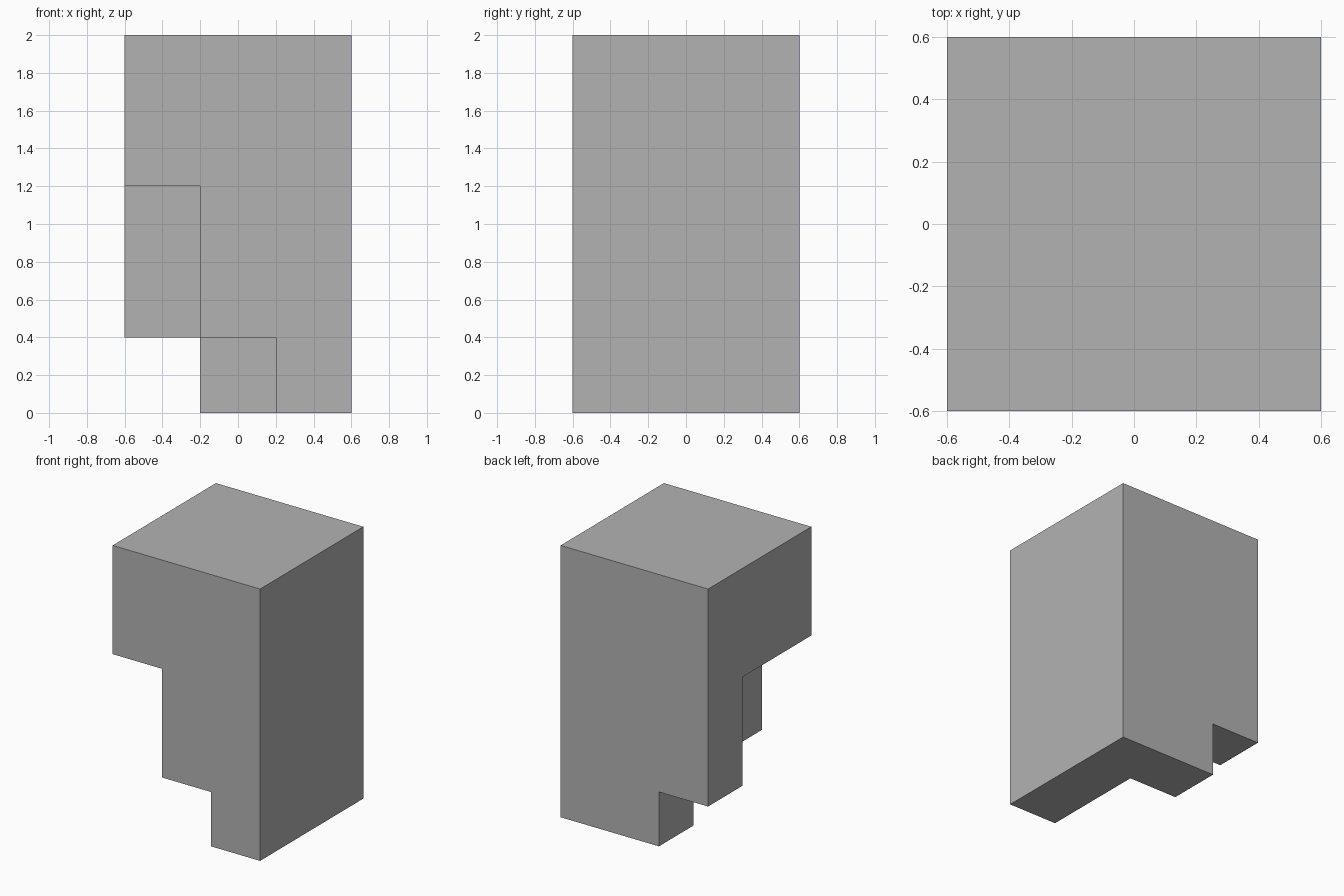
import bpy
import bmesh
from mathutils import Vector

default = bpy.data.objects.get("Cube")
if default:
    bpy.data.objects.remove(default, do_unlink=True)

UNIT = 0.4
LAYERS = 5
# Empty layers below each column: rows run front to back, columns -x to +x
UNDERCUT = [(3, 1, 0),
            (3, 1, 0),
            (1, 0, 0)]


def filled(x, y, z):
    return 0 <= x < 3 and 0 <= y < 3 and UNDERCUT[y][x] <= z < LAYERS


# Outer skin of the stepped block: one square wherever a filled cell meets air
bm = bmesh.new()
for x in range(3):
    for y in range(3):
        for z in filter(lambda k: filled(x, y, k), range(LAYERS)):
            centre = Vector((x - 1, y - 1, z + 0.5)) * UNIT
            for axis in range(3):
                for sign in (-1, 1):
                    step = [0, 0, 0]
                    step[axis] = sign
                    if filled(x + step[0], y + step[1], z + step[2]):
                        continue
                    n = Vector(step)
                    u = Vector((n.y, n.z, n.x))
                    v = n.cross(u)
                    corners = (-u - v, u - v, u + v, v - u)
                    bm.faces.new([bm.verts.new(centre + (n + c) * UNIT / 2)
                                  for c in corners])

# Weld the squares and merge flat regions into clean faces
bmesh.ops.remove_doubles(bm, verts=bm.verts, dist=0.001)
bmesh.ops.dissolve_limit(bm, angle_limit=0.01, verts=bm.verts, edges=bm.edges)
bmesh.ops.recalc_face_normals(bm, faces=bm.faces)

mesh = bpy.data.meshes.new("stepped_block")
bm.to_mesh(mesh)
bm.free()
block = bpy.data.objects.new("stepped_block", mesh)
bpy.context.collection.objects.link(block)

# Plain grey finish
grey = bpy.data.materials.new("plain_grey")
grey.use_nodes = True
colour = (0.45, 0.45, 0.45, 1)
grey.diffuse_color = colour
grey.node_tree.nodes["Principled BSDF"].inputs["Base Color"].default_value = colour
mesh.materials.append(grey)
